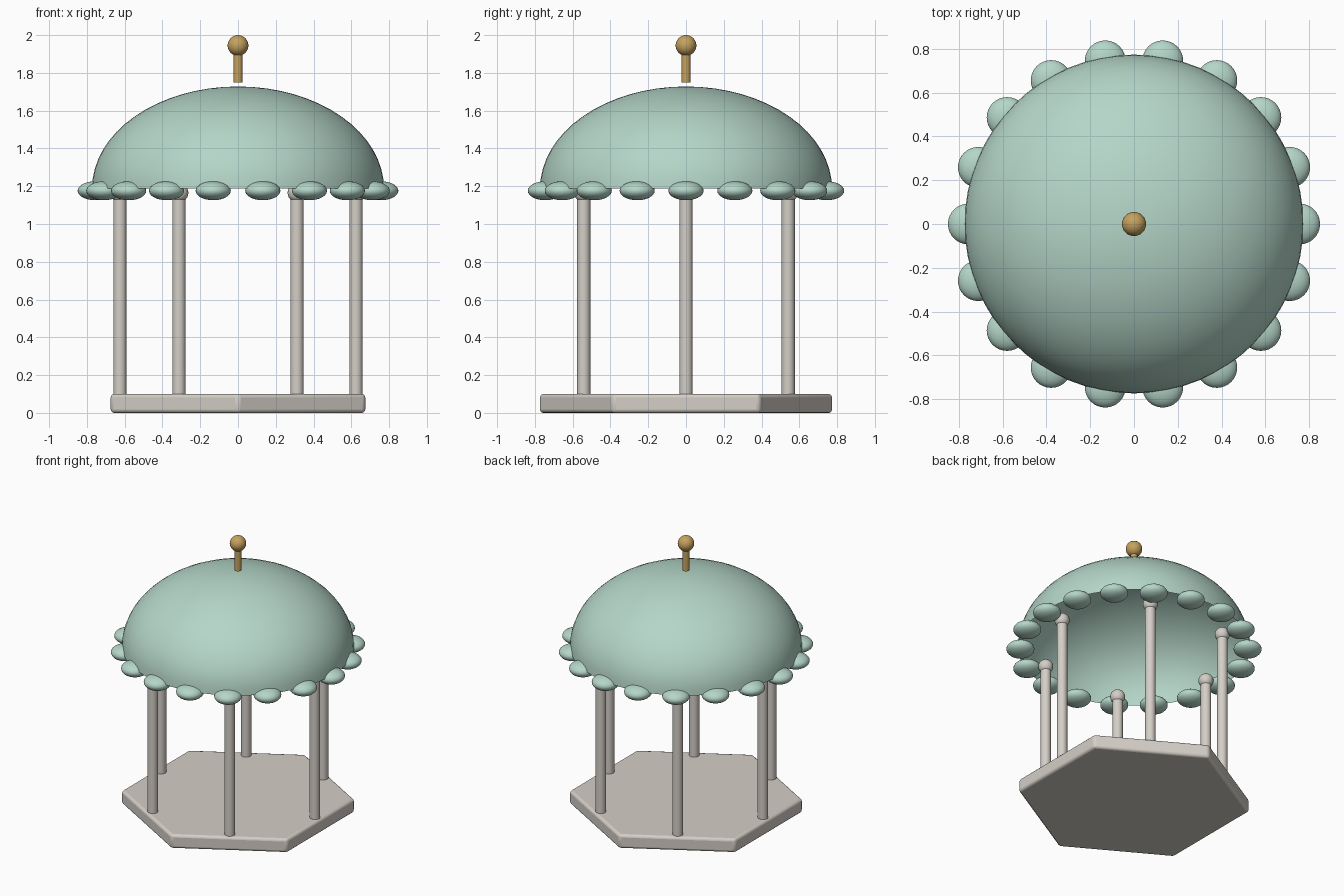
import bpy, bmesh, math
from mathutils import Matrix

if "Cube" in bpy.data.objects:
    bpy.data.objects.remove(bpy.data.objects["Cube"])


def material(name, rgb):
    m = bpy.data.materials.new(name)
    m.diffuse_color = (*rgb, 1)
    m.use_nodes = True
    m.node_tree.nodes["Principled BSDF"].inputs["Base Color"].default_value = m.diffuse_color
    return m


STONE = material("warm stone", (0.66, 0.62, 0.57))
GREEN = material("pale green copper", (0.46, 0.67, 0.58))
GOLD = material("antique gold", (0.56, 0.36, 0.11))


def finish(obj, name, mat, angle=40):
    obj.name = name
    obj.data.materials.append(mat)
    bpy.ops.object.shade_smooth_by_angle(angle=math.radians(angle))
    return obj


def cylinder(name, mat, r, z0, z1, x=0, y=0, sides=24):
    bpy.ops.mesh.primitive_cylinder_add(vertices=sides, radius=r, depth=z1 - z0,
                                        location=(x, y, (z0 + z1) / 2))
    return finish(bpy.context.object, name, mat)


def ball(name, mat, r, loc, flat=1.0, seg=32, rings=16):
    bpy.ops.mesh.primitive_uv_sphere_add(segments=seg, ring_count=rings, radius=r, location=loc)
    obj = bpy.context.object
    obj.data.transform(Matrix.Diagonal((1, 1, flat, 1)))
    return finish(obj, name, mat)


def ring(count, radius):
    for i in range(count):
        a = math.tau * i / count
        yield i + 1, radius * math.cos(a), radius * math.sin(a)


# Hexagonal floor with corners on the y axis and softened edges
floor = cylinder("floor", STONE, 0.778, 0, 0.1, sides=6)
bevel = floor.modifiers.new("soft edges", 'BEVEL')
bevel.width = 0.018
bevel.segments = 3

# Six columns, each topped by a small ball
for i, x, y in ring(6, 0.625):
    cylinder(f"column_{i}", STONE, 0.035, 0.09, 1.15, x, y)
    ball(f"column_ball_{i}", STONE, 0.05, (x, y, 1.165), seg=24, rings=12)

# Hollow flattened dome: the upper half of a sphere
dome = ball("dome", GREEN, 0.773, (0, 0, 1.187), flat=0.7, seg=64, rings=32)
bm = bmesh.new()
bm.from_mesh(dome.data)
bmesh.ops.delete(bm, geom=[v for v in bm.verts if v.co.z < -1e-4], context='VERTS')
bm.to_mesh(dome.data)
bm.free()

# Flattened beads around the dome rim
for i, x, y in ring(18, 0.756):
    ball(f"rim_bead_{i}", GREEN, 0.093, (x, y, 1.176), flat=0.54)

# Finial above the dome
cylinder("finial_rod", GOLD, 0.024, 1.75, 1.91)
ball("finial_ball", GOLD, 0.055, (0, 0, 1.945))
